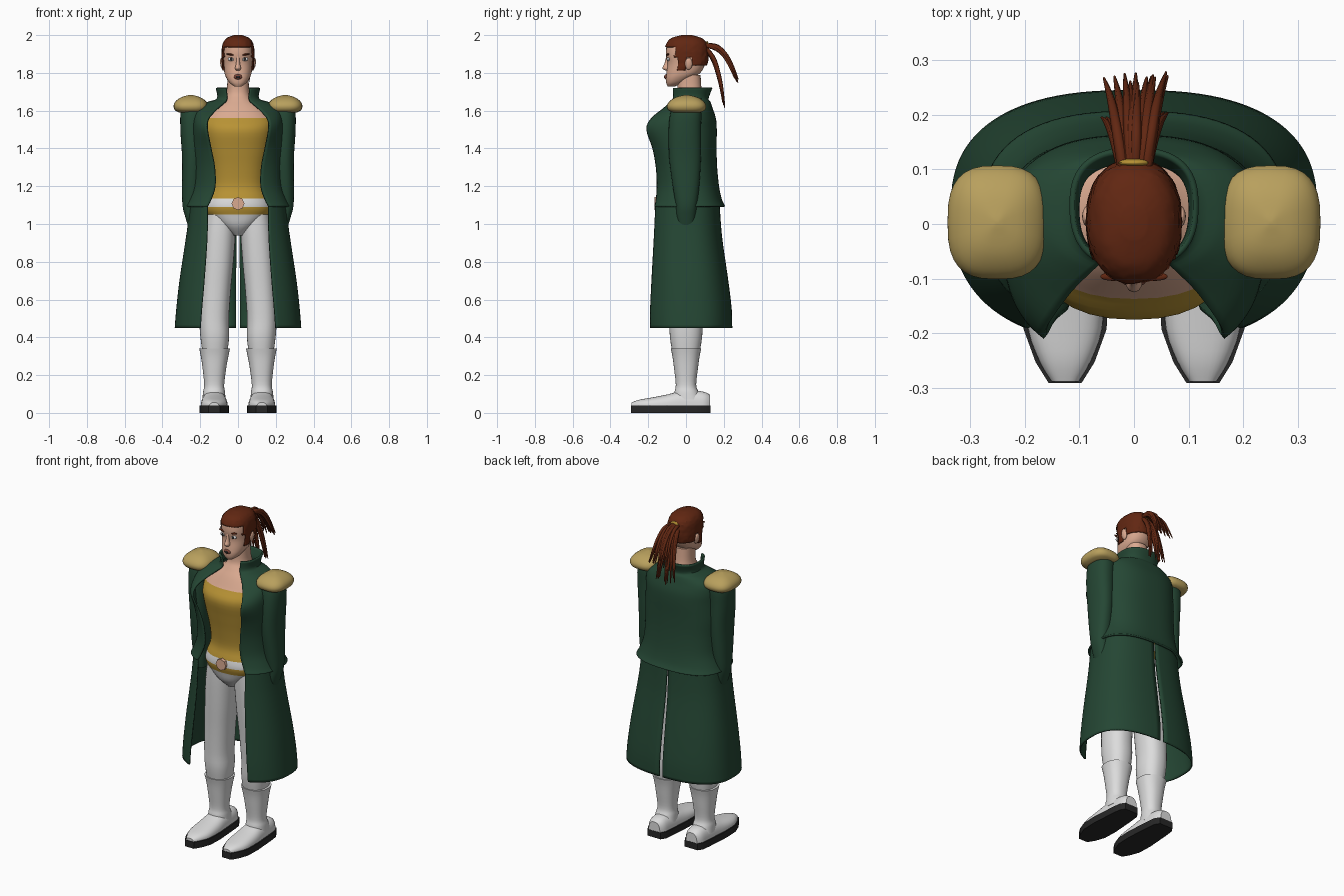
import bpy, bmesh, math, random
from mathutils import Matrix, Vector

random.seed(4)
cube = bpy.data.objects.get("Cube")
if cube:
    bpy.data.objects.remove(cube, do_unlink=True)


def material(name, r, g, b):
    m = bpy.data.materials.new(name)
    m.use_nodes = True
    m.diffuse_color = (r, g, b, 1)
    shader = next(n for n in m.node_tree.nodes if n.type == 'BSDF_PRINCIPLED')
    shader.inputs["Base Color"].default_value = (r, g, b, 1)
    return m


GREEN = material("coat green", .018, .062, .034)
GOLD = material("epaulette gold", .48, .35, .11)
YELLOW = material("bodice yellow", .48, .29, .035)
SKIN = material("skin", .7, .4, .28)
HAIR = material("auburn hair", .12, .02, .006)
WHITE = material("white cloth", .72, .72, .72)
BLACK = material("sole black", .02, .02, .02)
LIP = material("lip brown", .2, .06, .04)


def spline(keys, steps):
    """Catmull-Rom interpolation between rows of numbers."""
    out = []
    for i in range(len(keys) - 1):
        a, b, c, d = (keys[max(0, min(len(keys) - 1, i + k))] for k in (-1, 0, 1, 2))
        for s in range(steps):
            t = s / steps
            out.append([q + t / 2 * (r - p + t * (2*p - 5*q + 4*r - u + t * (3*(q - r) + u - p)))
                        for p, q, r, u in zip(a, b, c, d)])
    return out + [list(keys[-1])]


def finish(name, bm, mats, mirror=False, thick=0, rule=None, angle=40):
    me = bpy.data.meshes.new(name)
    bm.to_mesh(me)
    bm.free()
    ob = bpy.data.objects.new(name, me)
    bpy.context.collection.objects.link(ob)
    for m in mats:
        me.materials.append(m)
    if rule:
        for f in me.polygons:
            f.material_index = rule(f.center)
    if thick:
        mod = ob.modifiers.new("thickness", 'SOLIDIFY')
        mod.thickness = thick
        mod.offset = -1
    if mirror:
        mod = ob.modifiers.new("mirror", 'MIRROR')
        mod.use_clip = False
        mod.use_mirror_merge = False
    bpy.ops.object.select_all(action='DESELECT')
    ob.select_set(True)
    bpy.context.view_layer.objects.active = ob
    bpy.ops.object.shade_smooth_by_angle(angle=math.radians(angle))
    return ob


def skin(rings, closed=True, caps=True, keep=None):
    """Join rings of points into a surface."""
    bm = bmesh.new()
    rows = [[bm.verts.new(p) for p in ring] for ring in rings]
    n = len(rows[0])
    for lo, hi in zip(rows, rows[1:]):
        for j in range(n if closed else n - 1):
            k = (j + 1) % n
            bm.faces.new((lo[j], lo[k], hi[k], hi[j]))
    if closed and caps:
        bm.faces.new(rows[0][::-1])
        bm.faces.new(rows[-1])
        bmesh.ops.recalc_face_normals(bm, faces=bm.faces[:])
    if keep:
        drop = [f for f in bm.faces if not keep(f.calc_center_median())]
        bmesh.ops.delete(bm, geom=drop, context='FACES')
    return bm


def power(v, p):
    return math.copysign(abs(v) ** (2 / p), v)


def ovals(keys, steps=4, seg=32, p=2.3):
    """Rounded level rings from rows of z, centre x, centre y, radius x, radius y."""
    return [[(cx + rx * power(math.sin(t), p), cy - ry * power(math.cos(t), p), z)
             for t in (math.tau * j / seg for j in range(seg))]
            for z, cx, cy, rx, ry in spline(keys, steps)]


def coat_rings(keys, p=2.5, seg=40):
    """Open rings from rows of z, radius x, front edge y, back y, opening, back slit."""
    rings = []
    for z, rx, yf, yb, gap, slit in spline(keys, 4):
        start = math.asin((gap / rx) ** (p / 2))
        end = math.pi - math.asin((max(slit, 0) / rx) ** (p / 2))
        if slit <= 0:
            end = math.tau - start
        cy, ry = (yf + yb) / 2, (yb - yf) / 2
        front = ry / math.cos(start) ** (2 / p)
        ring = []
        for j in range(seg + 1):
            t = start + (end - start) * j / seg
            c = math.cos(t)
            ring.append((rx * power(math.sin(t), p), cy - (front if c > 0 else ry) * power(c, p), z))
        rings.append(ring)
    return rings


def blob(name, mat, loc, size, mirror=False, tilt=0):
    bm = bmesh.new()
    mx = Matrix.Translation(loc) @ Matrix.Rotation(tilt, 4, 'Y') @ Matrix.Diagonal((*size, 1))
    bmesh.ops.create_uvsphere(bm, u_segments=20, v_segments=12, radius=1, matrix=mx)
    return finish(name, bm, [mat], mirror)


# Body: briefs, belt stripes, bodice, chest and neck
def body_colour(c):
    if c.z > 1.56:
        return 2
    return 1 if c.z > 1.135 or 1.05 < c.z < 1.09 else 0


body = [(.94, 0, -.01, .03, .07), (.99, 0, -.01, .1, .115), (1.05, 0, -.01, .165, .135),
        (1.09, 0, -.01, .18, .145), (1.135, 0, -.01, .17, .14), (1.2, 0, -.005, .15, .127),
        (1.3, 0, -.01, .155, .132), (1.4, 0, -.015, .175, .145), (1.5, 0, -.025, .188, .15),
        (1.56, 0, -.01, .185, .127), (1.62, 0, .01, .14, .11), (1.66, 0, .015, .08, .085),
        (1.7, 0, .018, .06, .066), (1.79, 0, .015, .056, .062)]
finish("body", skin(ovals(body)), [WHITE, YELLOW, SKIN], rule=body_colour)
bm = bmesh.new()
bmesh.ops.create_cone(bm, cap_ends=True, segments=8, radius1=.034, radius2=.034, depth=.02,
                      matrix=Matrix.Translation((0, -.158, 1.108)) @ Matrix.Rotation(math.pi / 2, 4, 'X'))
finish("belt_buckle", bm, [SKIN])

# Coat: upper part with collar, and skirt halves split at the back
upper = [(1.095, .278, -.168, .207, .165, 0), (1.13, .262, -.16, .19, .145, 0),
         (1.2, .24, -.155, .175, .122, 0), (1.3, .235, -.16, .165, .125, 0),
         (1.4, .24, -.178, .162, .145, 0), (1.5, .24, -.21, .163, .165, 0),
         (1.56, .237, -.185, .158, .158, 0), (1.61, .22, -.125, .142, .115, 0),
         (1.645, .165, -.085, .13, .075, 0), (1.665, .112, -.07, .12, .06, 0),
         (1.72, .118, -.07, .14, .065, 0)]
finish("coat_upper", skin(coat_rings(upper, seg=64), closed=False), [GREEN], thick=.01)
skirt = [(.45, .335, -.19, .245, .2, .012), (.55, .327, -.19, .242, .193, .011),
         (.7, .31, -.183, .224, .18, .01), (.9, .28, -.172, .195, .166, .008),
         (1.0, .266, -.167, .185, .163, .006), (1.11, .255, -.162, .178, .162, .005)]
finish("coat_skirt", skin(coat_rings(skirt), closed=False), [GREEN], mirror=True, thick=.008)

# Sleeves tucked into the pockets, with epaulettes above
sleeve = [(.98, .236, 0, .026, .04), (1.04, .243, 0, .037, .05), (1.1, .249, .002, .045, .056),
          (1.2, .246, 0, .05, .07), (1.35, .241, -.005, .055, .084), (1.5, .243, -.006, .062, .086),
          (1.6, .24, 0, .062, .08), (1.64, .23, 0, .04, .055)]
finish("sleeves", skin(ovals(sleeve)), [GREEN], mirror=True)
pad = [(1.59, .25, .003, .06, .07), (1.602, .25, .003, .083, .096), (1.625, .25, .003, .091, .104),
       (1.65, .25, .003, .08, .09), (1.672, .25, .003, .048, .055), (1.684, .25, .003, .004, .004)]
finish("epaulettes", skin(ovals(pad, p=2.8)), [GOLD], mirror=True)

# Legs and boots
leg = [(.28, .122, 0, .06, .065), (.4, .123, 0, .076, .085), (.5, .126, 0, .078, .088),
       (.65, .118, -.003, .08, .092), (.8, .108, -.005, .084, .1), (.95, .098, -.005, .085, .108),
       (1.05, .09, -.005, .08, .11)]
finish("legs", skin(ovals(leg)), [WHITE], mirror=True)
boot = [(.07, .127, .01, .062, .075), (.11, .127, .003, .058, .064), (.15, .126, 0, .053, .054),
        (.24, .125, 0, .063, .064), (.3, .124, 0, .073, .072), (.342, .124, 0, .082, .081)]
finish("boot_shafts", skin(ovals(boot)), [WHITE], mirror=True)
foot = [(-.288, .026, .02), (-.25, .05, .034), (-.19, .072, .045), (-.1, .075, .062),
        (-.03, .07, .08), (.05, .064, .082), (.1, .058, .075), (.128, .04, .06)]
dome = [[(.126 + w * .95 * power(math.cos(a), 2.6), y, .035 + h * power(math.sin(a), 2.6))
         for a in (math.pi * j / 16 for j in range(17))] for y, w, h in spline(foot, 3)]
finish("shoe_uppers", skin(dome), [WHITE], mirror=True)
slab = [[(.126 + sx * (w + .004), y * 1.01, z) for sx, z in ((-1, 0), (1, 0), (1, .04), (-1, .04))]
        for y, w, h in foot]
finish("soles", skin(slab), [BLACK], mirror=True, angle=30)

# Head and face
head = [(1.728, 0, -.078, .018, .018), (1.745, 0, -.062, .042, .042), (1.77, 0, -.04, .06, .067),
        (1.8, 0, -.014, .072, .09), (1.85, 0, .002, .078, .1), (1.9, 0, 0, .08, .106),
        (1.95, 0, 0, .074, .1), (1.98, 0, 0, .053, .073), (1.995, 0, 0, .016, .022)]
finish("head", skin(ovals(head)), [SKIN])
nose = [(1.812, 0, -.094, .01, .014), (1.825, 0, -.1, .016, .025), (1.85, 0, -.098, .01, .016),
        (1.89, 0, -.094, .008, .01)]
finish("nose", skin(ovals(nose, seg=12)), [SKIN])
blob("eyes", WHITE, (.036, -.093, 1.873), (.018, .008, .01), True)
blob("irises", BLACK, (.036, -.0995, 1.873), (.007, .003, .008), True)
blob("eyebrows", HAIR, (.038, -.096, 1.897), (.024, .008, .005), True, tilt=-.15)
blob("lips", LIP, (0, -.104, 1.779), (.022, .011, .014))
blob("mouth", BLACK, (0, -.113, 1.779), (.012, .004, .006))
blob("ears", SKIN, (.083, .014, 1.848), (.011, .02, .032), True, tilt=.15)


# Swept-back hair with sideburns
def hairline(c):
    return (c.z > 1.937 or (c.z > 1.885 and c.y > -.06) or (c.z > 1.835 and c.y > .03)
            or (c.z > 1.808 and -.045 < c.y < .002))


cap = [(1.9 + (z - 1.9) * 1.045, cx, cy + .003, rx + .007, ry + .008) for z, cx, cy, rx, ry in head]
bm = skin(ovals(cap, steps=6, seg=64), keep=hairline)
for v in bm.verts:
    v.co.xy *= 1 + random.uniform(-.012, .02)
finish("hair_cap", bm, [HAIR], thick=.006, angle=20)

# Ponytail: an upper arching bunch and a lower hanging bunch, held by a band
bunches = [[(.1, 1.945), (.16, 1.945), (.215, 1.895), (.255, 1.82), (.28, 1.755)],
           [(.1, 1.935), (.145, 1.885), (.175, 1.79), (.195, 1.7), (.205, 1.62)]]
curve = bpy.data.curves.new("ponytail", 'CURVE')
curve.dimensions = '3D'
curve.bevel_depth = .011
curve.bevel_resolution = 1
curve.resolution_u = 4
for i in range(34):
    path = bunches[i % 2]
    spread = random.uniform(-1, 1)
    lift, length = random.uniform(-.016, .016), random.uniform(.86, 1)
    strand = curve.splines.new('NURBS')
    strand.points.add(len(path) - 1)
    strand.use_endpoint_u = True
    strand.order_u = 3
    for k, (y, z) in enumerate(path):
        f = k / (len(path) - 1)
        x = spread * (.022 + .04 * f)
        end = Vector((x, .1 + (y - .1) * length, 1.94 + (z - 1.94) * length + lift * min(1, f * 3)))
        strand.points[k].co = (*end, 1)
        strand.points[k].radius = 1 - .8 * f ** 2
tail = bpy.data.objects.new("ponytail", curve)
bpy.context.collection.objects.link(tail)
curve.materials.append(HAIR)
bpy.ops.object.select_all(action='DESELECT')
tail.select_set(True)
bpy.context.view_layer.objects.active = tail
bpy.ops.object.convert(target='MESH')
blob("hair_band", YELLOW, (0, .112, 1.943), (.03, .008, .026))
